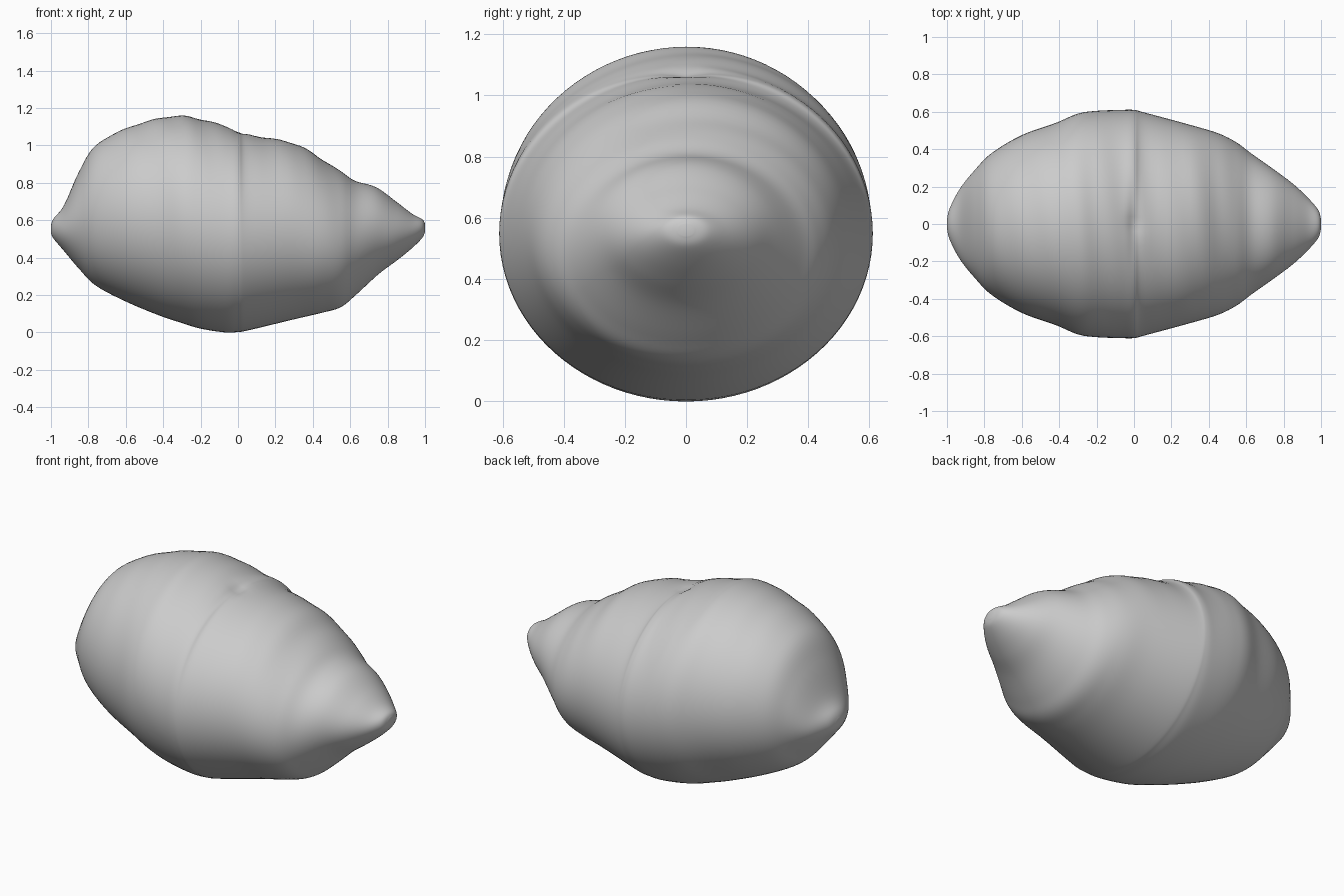
import bpy, bmesh, math

cube = bpy.data.objects.get("Cube")
if cube:
    bpy.data.objects.remove(cube, do_unlink=True)

# Cross-sections along the fruit: x, top z, bottom z, half width
STATIONS = [
    (-1.0, .575, .53, .025), (-.985, .61, .50, .085), (-.93, .68, .435, .19),
    (-.85, .86, .34, .29), (-.76, 1.0, .25, .38), (-.6, 1.09, .165, .475),
    (-.42, 1.145, .09, .54), (-.3, 1.157, .05, .59), (-.2, 1.14, .02, .605),
    (-.07, 1.105, 0, .61), (.0, 1.09, .002, .61), (.06, 1.058, .012, .595),
    (.3, 1.01, .07, .53), (.45, .925, .105, .485), (.55, .86, .135, .435),
    (.63, .81, .2, .375), (.75, .77, .31, .29), (.85, .695, .385, .215),
    (.93, .635, .45, .14), (.985, .605, .505, .075), (1.0, .58, .54, .025)]
STEPS, SIDES = 6, 96


def catmull(a, b, c, d, t):
    return tuple(.5 * (2 * q + (r - p) * t + (2 * p - 5 * q + 4 * r - s) * t * t
                       + (3 * q - p - 3 * r + s) * t ** 3)
                 for p, q, r, s in zip(a, b, c, d))


def smooth_sections(points):
    ends = [points[0]] + points + [points[-1]]
    for i in range(len(points) - 1):
        for k in range(STEPS):
            yield catmull(*ends[i:i + 4], k / STEPS)
    yield points[-1]


def skin_offset(x, y, up):
    # Shallow ripples on the upper skin, with a puckered dimple at the crown
    upper = max(0, up)
    ripple = .003 * math.sin(38 * x + 5 * y) * upper
    crease = .018 * math.exp(-(x / .03) ** 2 - (y / .22) ** 2) * upper
    pucker = .012 * math.exp(-(x * x + y * y) / .002) * upper
    return ripple * (1 - x * x) - crease - pucker


# Fruit body: lofted rings closed by a point at each tip
bm = bmesh.new()
rings = []
for x, top, bottom, width in smooth_sections(STATIONS):
    mid, half = (top + bottom) / 2, (top - bottom) / 2
    ring = []
    for j in range(SIDES):
        a = 2 * math.pi * j / SIDES
        y, up = width * math.cos(a), math.sin(a)
        ring.append(bm.verts.new((x, y, mid + half * up + skin_offset(x, y, up))))
    rings.append(ring)
for r, s in zip(rings, rings[1:]):
    for j in range(SIDES):
        k = (j + 1) % SIDES
        bm.faces.new((r[j], r[k], s[k], s[j]))
bm.faces.new(rings[0])
bm.faces.new(rings[-1])
bmesh.ops.recalc_face_normals(bm, faces=bm.faces)
mesh = bpy.data.meshes.new("fruit_body")
bm.to_mesh(mesh)
bm.free()
body = bpy.data.objects.new("fruit_body", mesh)
bpy.context.collection.objects.link(body)

# Plain grey skin
grey = bpy.data.materials.new("plain_grey")
grey.use_nodes = True
colour = (.6, .6, .6, 1)
grey.diffuse_color = colour
grey.node_tree.nodes["Principled BSDF"].inputs["Base Color"].default_value = colour
mesh.materials.append(grey)
for face in mesh.polygons:
    face.use_smooth = True
